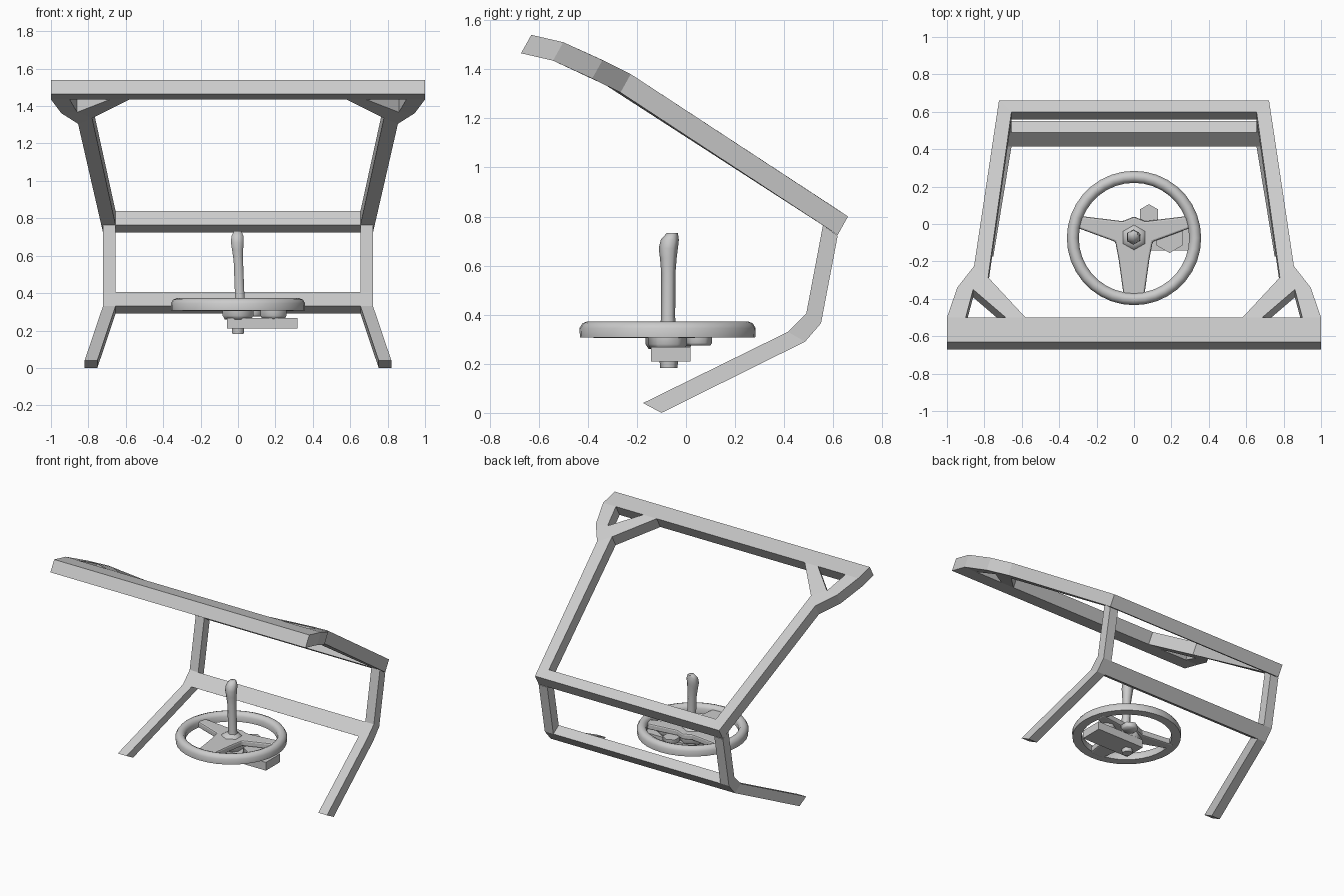
import bpy, bmesh, math
from math import sin, cos, pi, radians

if "Cube" in bpy.data.objects:
    bpy.data.objects.remove(bpy.data.objects["Cube"])


def finish(name, bm, smooth=None):
    bmesh.ops.recalc_face_normals(bm, faces=bm.faces[:])
    me = bpy.data.meshes.new(name)
    bm.to_mesh(me)
    bm.free()
    ob = bpy.data.objects.new(name, me)
    bpy.context.collection.objects.link(ob)
    if smooth:
        bpy.ops.object.select_all(action='DESELECT')
        ob.select_set(True)
        bpy.context.view_layer.objects.active = ob
        bpy.ops.object.shade_smooth_by_angle(angle=radians(smooth))
    return ob


def loft(name, rings, smooth=None, closed=False):
    """Skin a list of equal-sized point rings, capping the ends if open."""
    bm = bmesh.new()
    vs = [[bm.verts.new(p) for p in r] for r in rings]
    n = len(vs[0])
    pairs = list(zip(vs, vs[1:] + vs[:1])) if closed else list(zip(vs, vs[1:]))
    for a, b in pairs:
        for i in range(n):
            j = (i + 1) % n
            bm.faces.new((a[i], a[j], b[j], b[i]))
    if not closed:
        bm.faces.new(vs[0])
        bm.faces.new(vs[-1])
    return finish(name, bm, smooth)


def hex_ring(x, y, z, r):
    # six-sided ring with a corner pointing along y
    return [(x + r * sin(i * pi / 3), y + r * cos(i * pi / 3), z) for i in range(6)]


# Upper frame: half plan with gusset holes, mirrored, extruded along a slant
pts = {
    'A': (1, -.63, 1.54), 'B': (1, -.5, 1.51), 'C': (.945, -.34, 1.437),
    'D': (.855, -.225, 1.38), 'E': (.722, .66, .80), 'F': (.655, .60, .84),
    'G': (.78, -.285, 1.41), 'H': (.58, -.5, 1.51), 'h': (.90, -.5, 1.51),
    'i': (.86, -.35, 1.442), 'j': (.685, -.5, 1.51), 'M': (0, -.63, 1.54),
    'N': (0, -.5, 1.51), 'P': (0, .66, .80), 'Q': (0, .60, .84)}
bm = bmesh.new()
for s in (-1, 1):
    v = {k: bm.verts.new((s * x, y, z)) for k, (x, y, z) in pts.items()}
    for f in ('ABhjHNM', 'BCih', 'CDGi', 'iGHj', 'DEFG', 'EPQF'):
        bm.faces.new([v[k] for k in (f if s > 0 else f[::-1])])
bmesh.ops.remove_doubles(bm, verts=bm.verts[:], dist=1e-4)
top = bm.faces[:]
ext = bmesh.ops.extrude_face_region(bm, geom=top, use_keep_orig=True)
bmesh.ops.translate(bm, vec=(-0.0, -.042, -.075),
                    verts=[g for g in ext['geom'] if isinstance(g, bmesh.types.BMVert)])
finish('upper_frame', bm)

# Side posts bending forward into splayed lower arms
post = [((.618, .722), (.558, .765), .655, .722), ((.55, .365), (.49, .405), .655, .722),
        ((.485, .29), (.415, .33), .655, .722), ((-.10, 0), (-.175, .04), .752, .82)]
for s, side in ((-1, 'left'), (1, 'right')):
    loft(side + '_post', [[(s * xi, *o), (s * xo, *o), (s * xo, *i), (s * xi, *i)]
                          for o, i, xi, xo in post])

# Lower cross bar
bar = [(.55, .365), (.49, .405), (.415, .33), (.485, .29)]
loft('lower_cross_bar', [[(x, y, z) for y, z in bar] for x in (-.66, .66)])

# Steering wheel rim: rounded top, flat underside
CY = -.075
rim = [(.357, .308), (.359, .345), (.347, .365), (.327, .373), (.307, .365),
       (.295, .345), (.297, .308)]
loft('wheel_rim', [[(r * cos(a), CY + r * sin(a), z) for r, z in rim]
                   for a in (2 * pi * k / 36 for k in range(36))], 50, closed=True)

# Three-spoke plate
half = [(.06, .015), (.305, .045), (.305, -.02), (.10, -.095), (.082, -.19), (.055, -.385)]
outline = [(0, .04)] + half + [(-x, y) for x, y in reversed(half)]
plate = loft('wheel_spokes', [[(x, y, z) for x, y in outline] for z in (.305, .348)])
bev = plate.modifiers.new('soft_edges', 'BEVEL')
bev.width, bev.segments = .01, 2

# Hub, collar, column end and switch housings
for name, x, y, steps in (
        ('wheel_hub', 0, -.07, ((.26, .082), (.28, .095), (.32, .095))),
        ('lever_collar', 0, -.072, ((.33, .075), (.352, .065), (.368, .038))),
        ('column_end', 0, -.07, ((.182, .035), (.215, .038))),
        ('small_knob', .08, .05, ((.275, .05), (.285, .056), (.31, .056))),
        ('large_knob', .19, -.075, ((.262, .07), (.28, .08), (.31, .08)))):
    loft(name, [hex_ring(x, y, z, r) for z, r in steps], 65)

# Control box under the wheel
loft('control_box', [[(-.06, y, z), (.318, y, z), (.318, y + .16, z), (-.06, y + .16, z)]
                     for y, z in ((-.142, .21), (-.142, .268))])

# Upright lever with a slanted grip
lever = [(.01, -.073, .34, .032), (.009, -.073, .39, .029), (.002, -.072, .57, .029),
         (-.002, -.072, .63, .034), (-.004, -.072, .67, .039), (-.003, -.066, .705, .037),
         (-.002, -.056, .732, .023)]
loft('lever', [hex_ring(*p) for p in lever], 65)
